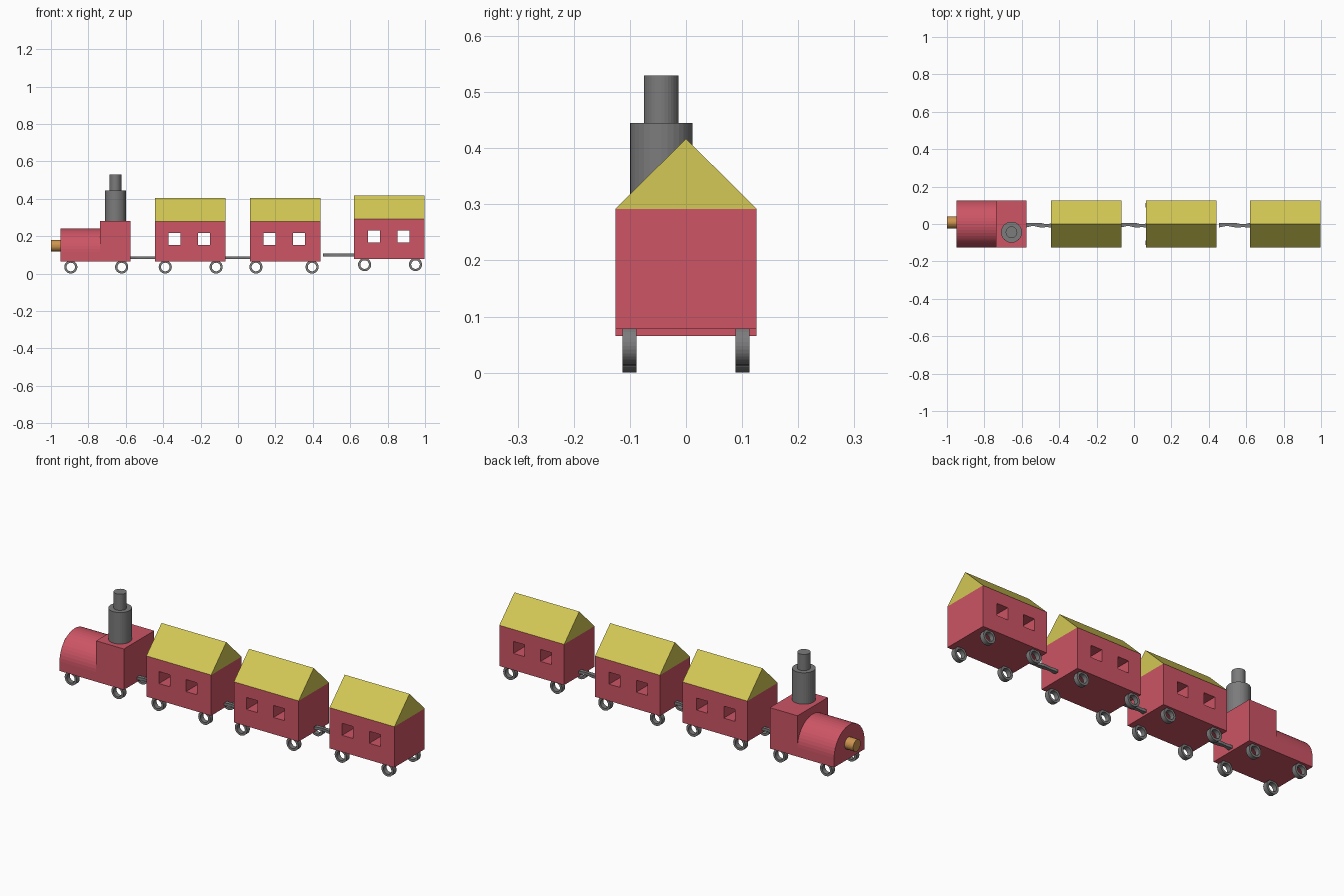
import bpy, bmesh, math
from mathutils import Matrix, Vector

cube = bpy.data.objects.get("Cube")
if cube:
    bpy.data.objects.remove(cube)


def material(name, rgb):
    m = bpy.data.materials.new(name)
    m.use_nodes = True
    m.diffuse_color = (*rgb, 1)
    m.node_tree.nodes["Principled BSDF"].inputs["Base Color"].default_value = (*rgb, 1)
    return m


RED = material("red paint", (0.61, 0.09, 0.13))
YELLOW = material("yellow roof", (0.65, 0.58, 0.09))
GREY = material("grey metal", (0.2, 0.2, 0.205))
ORANGE = material("orange lamp", (0.61, 0.3, 0.08))


def finish(name, bm, mat):
    bmesh.ops.recalc_face_normals(bm, faces=bm.faces)
    mesh = bpy.data.meshes.new(name)
    bm.to_mesh(mesh)
    bm.free()
    mesh.materials.append(mat)
    ob = bpy.data.objects.new(name, mesh)
    bpy.context.collection.objects.link(ob)
    return ob


def prism(name, points, depth, mat):
    """Extrude a closed outline along the depth vector."""
    bm = bmesh.new()
    face = bm.faces.new([bm.verts.new(p) for p in points])
    out = bmesh.ops.extrude_face_region(bm, geom=[face], use_keep_orig=True)
    moved = [v for v in out["geom"] if isinstance(v, bmesh.types.BMVert)]
    bmesh.ops.translate(bm, verts=moved, vec=Vector(depth))
    return finish(name, bm, mat)


def box(name, x0, x1, y0, y1, z0, z1, mat):
    outline = [(x0, y0, z0), (x1, y0, z0), (x1, y0, z1), (x0, y0, z1)]
    return prism(name, outline, (0, y1 - y0, 0), mat)


def cylinder(name, centre, radius, depth, axis, mat):
    bm = bmesh.new()
    turn = Vector((0, 0, 1)).rotation_difference(Vector(axis)).to_matrix().to_4x4()
    bmesh.ops.create_cone(bm, cap_ends=True, segments=32, radius1=radius, radius2=radius,
                          depth=depth, matrix=Matrix.Translation(centre) @ turn)
    return finish(name, bm, mat)


def wheel(name, x, y, z, outer=0.035, inner=0.023, half=0.0125):
    """Open ring: a rectangular section spun around the axle line."""
    bm = bmesh.new()
    section = [(outer, -half), (outer, half), (inner, half), (inner, -half)]
    verts = [bm.verts.new((x + r, y + w, z)) for r, w in section]
    edges = [bm.edges.new((verts[i], verts[i - 1])) for i in range(len(verts))]
    bmesh.ops.spin(bm, geom=verts + edges, cent=(x, y, z), axis=(0, 1, 0),
                   angle=math.tau, steps=32, use_merge=True)
    bmesh.ops.remove_doubles(bm, verts=bm.verts, dist=1e-4)
    finish(name, bm, GREY)


def wheel_set(name, xs, z):
    for end, x in zip(("front", "rear"), xs):
        for side, s in (("right", -1), ("left", 1)):
            wheel(f"{name}_{end}_{side}_wheel", x, s * 0.101, z)


W = 0.126       # half width of every vehicle
LENGTH = 0.377  # carriage length


def carriage(name, x, z, axles):
    top = z + 0.214
    body = box(name + "_body", x, x + LENGTH, -W, W, z, top, RED)
    # Windows go straight through the body
    for start in (0.073, 0.231):
        cutter = box("window_cutter", x + start, x + start + 0.064, -0.2, 0.2,
                     z + 0.088, z + 0.151, RED)
        cutter.hide_render = True
        mod = body.modifiers.new("window", "BOOLEAN")
        mod.operation = "DIFFERENCE"
        mod.solver = "EXACT"
        mod.object = cutter
        bpy.context.view_layer.objects.active = body
        bpy.ops.object.modifier_apply(modifier=mod.name)
        bpy.data.objects.remove(cutter)
    # Gabled roof
    prism(name + "_roof", [(x, -W, top), (x, W, top), (x, 0, top + 0.125)],
          (LENGTH, 0, 0), YELLOW)
    wheel_set(name, [x + a for a in axles], z - 0.03)


def coupling(name, x0, x1, z):
    """Flat bar with a gently waved outline."""
    n = 16
    top, bottom = [], []
    for i in range(n + 1):
        t = i / n
        x = x0 + (x1 - x0) * t
        y = -0.006 + 0.003 * math.sin(t * math.tau)
        half = 0.01 + 0.002 * math.cos(t * math.tau * 2)
        top.append((x, y + half, z))
        bottom.append((x, y - half, z))
    prism(name, top + bottom[::-1], (0, 0, 0.014), GREY)


# Engine: arched boiler, cab, lamp and stepped chimney
BASE = 0.065
arch = [(-0.95, -W, BASE), (-0.95, W, BASE)]
for i in range(25):
    a = math.pi * i / 24
    arch.append((-0.95, W * math.cos(a), 0.115 + W * math.sin(a)))
prism("boiler", arch, (0.213, 0, 0), RED)
box("cab", -0.737, -0.576, -W, W, BASE, 0.28, RED)
cylinder("front_lamp", (-0.975, 0.008, 0.149), 0.031, 0.05, (1, 0, 0), ORANGE)
cylinder("chimney_base", (-0.655, -0.044, 0.3625), 0.056, 0.165, (0, 0, 1), GREY)
cylinder("chimney_top", (-0.655, -0.044, 0.4875), 0.031, 0.085, (0, 0, 1), GREY)
wheel_set("engine", (-0.894, -0.622), 0.035)

# Carriages
carriage("first_carriage", -0.445, BASE, (0.056, 0.328))
carriage("second_carriage", 0.064, BASE, (0.032, 0.332))
carriage("last_carriage", 0.621, 0.078, (0.056, 0.328))

# Couplings
coupling("first_coupling", -0.576, -0.43, 0.077)
coupling("second_coupling", -0.07, 0.08, 0.077)
coupling("last_coupling", 0.455, 0.625, 0.092)
